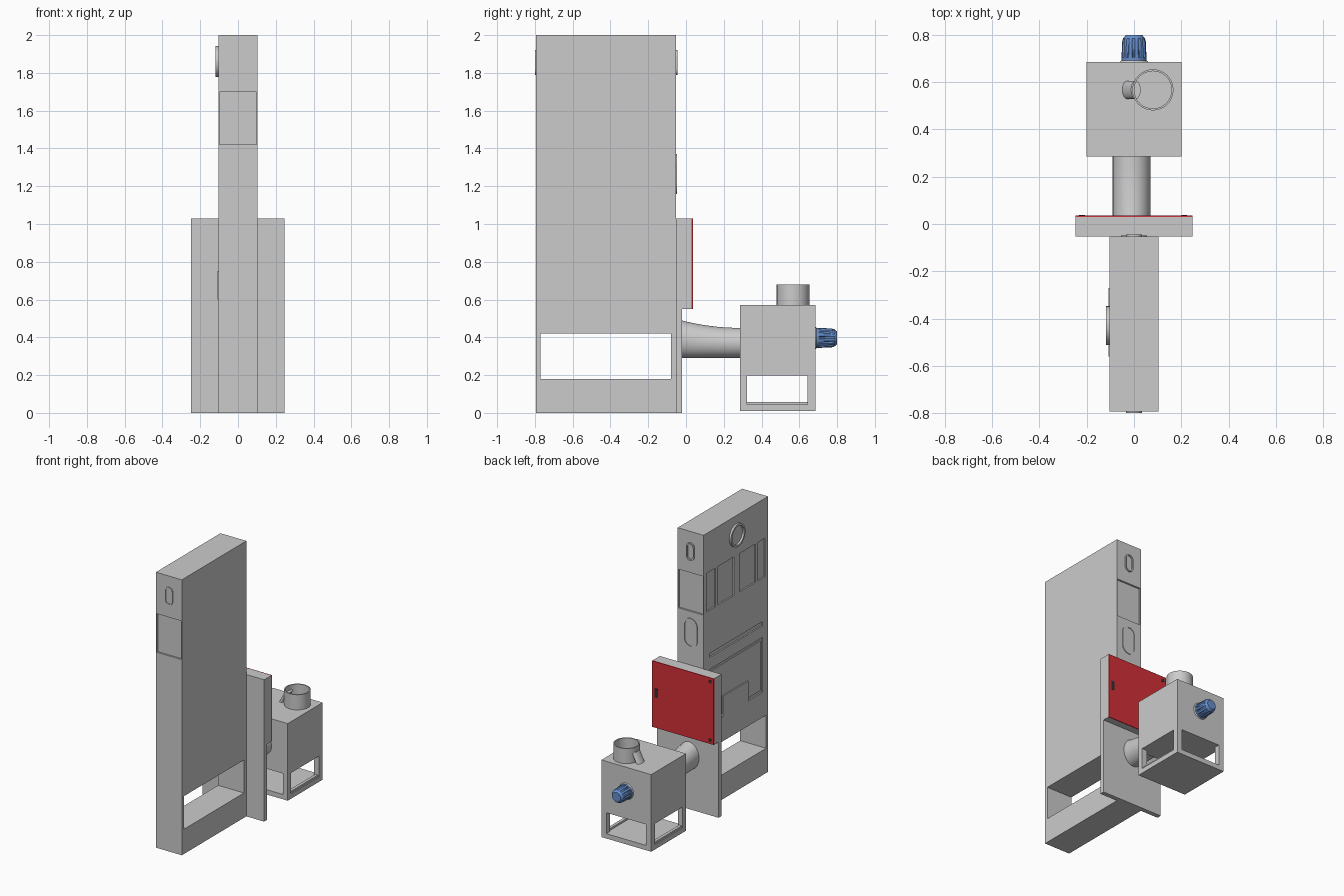
import bpy, bmesh, math
from math import pi, sin, cos

if "Cube" in bpy.data.objects:
    bpy.data.objects.remove(bpy.data.objects["Cube"])


def material(name, rgb):
    m = bpy.data.materials.new(name)
    m.diffuse_color = (*rgb, 1)
    m.use_nodes = True
    m.node_tree.nodes["Principled BSDF"].inputs["Base Color"].default_value = m.diffuse_color
    return m


RED = material("red", (0.65, 0.03, 0.04))
BLUE = material("blue", (0.13, 0.27, 0.6))
DARK = material("dark", (0.03, 0.03, 0.03))


def finish(name, bm, mat=None, smooth=False):
    bmesh.ops.recalc_face_normals(bm, faces=bm.faces)
    me = bpy.data.meshes.new(name)
    bm.to_mesh(me)
    bm.free()
    ob = bpy.data.objects.new(name, me)
    bpy.context.collection.objects.link(ob)
    if mat:
        me.materials.append(mat)
    if smooth:
        bpy.ops.object.select_all(action='DESELECT')
        ob.select_set(True)
        bpy.context.view_layer.objects.active = ob
        bpy.ops.object.shade_smooth_by_angle(angle=math.radians(35))
    return ob


def box(name, x, y, z, mat=None):
    bm = bmesh.new()
    bmesh.ops.create_cube(bm, size=1)
    for v in bm.verts:
        v.co = [a + (c + 0.5) * (b - a) for c, (a, b) in zip(v.co, (x, y, z))]
    return finish(name, bm, mat)


def cut(target, *boxes):
    for b in boxes:
        cutter = box("cutter", *b)
        cutter.hide_render = True
        mod = target.modifiers.new("cut", 'BOOLEAN')
        mod.operation, mod.solver, mod.object = 'DIFFERENCE', 'EXACT', cutter
        bpy.context.view_layer.objects.active = target
        bpy.ops.object.modifier_apply(modifier=mod.name)
        bpy.data.objects.remove(cutter)


def loft(name, rings, mat=None, smooth=True, closed=False):
    """Skin a list of point rings; closed joins last to first, else ends are capped."""
    bm = bmesh.new()
    vs = [[bm.verts.new(p) for p in r] for r in rings]
    n = len(rings[0])
    pairs = list(zip(vs, vs[1:])) + ([(vs[-1], vs[0])] if closed else [])
    for a, b in pairs:
        for i in range(n):
            j = (i + 1) % n
            bm.faces.new((a[i], a[j], b[j], b[i]))
    if not closed:
        bm.faces.new(vs[0])
        bm.faces.new(vs[-1])
    return finish(name, bm, mat, smooth)


def stadium(w, h, z, n=32):
    r, s = w / 2, (h - w) / 2
    pts = []
    for half, sign in ((0, 1), (pi, -1)):
        for i in range(n // 2 + 1):
            a = half + pi * i / (n // 2)
            pts.append((r * cos(a), r * sin(a) + sign * (s + 1e-5), z))
    return pts


def rim(name, w, h, wall, depth, loc, rot):
    rings = [stadium(w, h, 0), stadium(w, h, depth),
             stadium(w - 2 * wall, h - 2 * wall, depth),
             stadium(w - 2 * wall, h - 2 * wall, 0)]
    ob = loft(name, rings, closed=True)
    ob.location, ob.rotation_euler = loc, rot
    return ob


FRONT, BACK, LEFT = (pi / 2, 0, 0), (pi / 2, 0, pi), (pi / 2, 0, -pi / 2)

# tall slab with through window, end screens and recessed left-side panels
slab = box("tall_panel", (-0.104, 0.104), (-0.793, -0.053), (0, 2))
cut(slab,
    ((-0.3, 0.3), (-0.77, -0.08), (0.18, 0.42)),
    ((-0.098, 0.098), (-0.9, -0.78), (1.42, 1.70)),
    ((-0.098, 0.098), (-0.066, 0.1), (1.42, 1.70)),
    ((-0.2, -0.094), (-0.73, -0.12), (1.085, 1.115)),
    ((-0.2, -0.094), (-0.73, -0.12), (0.60, 1.0)),
    *[((-0.2, -0.094), (y0, y1), (1.43, 1.71)) for y0, y1 in
      ((-0.19, -0.085), (-0.40, -0.22), (-0.65, -0.465), (-0.76, -0.68))])
box("side_hatch", (-0.100, -0.09), (-0.71, -0.14), (0.62, 0.98))
box("side_flap", (-0.108, -0.095), (-0.56, -0.27), (0.60, 0.75))

# raised rims
rim("front_slot_rim", 0.066, 0.13, 0.01, 0.008, (0, -0.792, 1.855), FRONT)
rim("back_slot_rim", 0.066, 0.13, 0.01, 0.009, (0, -0.054, 1.855), BACK)
rim("back_large_slot_rim", 0.11, 0.21, 0.01, 0.006, (0, -0.054, 1.265), BACK)
rim("side_round_rim", 0.165, 0.165, 0.014, 0.016, (-0.103, -0.43, 1.86), LEFT)

# back board and cabinet with red door
box("back_board", (-0.248, 0.247), (-0.053, -0.02), (0, 1.03))
box("cabinet", (-0.248, 0.247), (-0.02, 0.029), (0.55, 1.03))
box("cabinet_door", (-0.248, 0.247), (0.029, 0.036), (0.55, 1.03), RED)
box("door_latch", (0.20, 0.225), (0.03, 0.038), (0.77, 0.835), DARK)
for z in (0.565, 0.99):
    box("door_hinge", (-0.232, -0.207), (0.03, 0.038), (z, z + 0.022), DARK)

# flared duct, flat underneath
rings = []
for i in range(9):
    t = i / 8
    top = 0.45 + 0.04 * (1 - t) ** 2
    rings.append([(-0.01 + 0.08 * cos(a), -0.025 + 0.31 * t,
                   (top + 0.29) / 2 + (top - 0.29) / 2 * sin(a))
                  for a in [2 * pi * k / 40 for k in range(40)]])
loft("duct", rings)

# square housing with openings on all four sides
housing = box("housing", (-0.2, 0.2), (0.285, 0.685), (0.01, 0.57))
cut(housing,
    ((-0.3, 0.3), (0.323, 0.643), (0.045, 0.197)),
    ((-0.16, 0.16), (0.2, 0.8), (0.045, 0.197)))
for s in (-1, 1):
    x = sorted((s * 0.192, s * 0.17))
    box("opening_sill", x, (0.323, 0.643), (0.045, 0.058))

# open cup and slanted spout on top
rim("cup", 0.174, 0.174, 0.008, 0.11, (0.08, 0.567, 0.57), (0, 0, 0))
loft("spout", [[(cx + 0.02 * cos(a), 0.567 + 0.038 * sin(a), z)
                for a in [2 * pi * k / 32 for k in range(32)]]
               for cx, z in ((-0.032, 0.565), (0.008, 0.645))])

# fluted knob on a grey collar


def knob_ring(y, r, flute=0.0, n=72):
    pts = []
    for k in range(n):
        q = r - (flute if k % 6 in (0, 1) else 0)
        a = 2 * pi * k / n
        pts.append((q * cos(a), y, 0.397 + q * sin(a)))
    return pts


loft("knob_collar", [knob_ring(0.68, 0.06), knob_ring(0.687, 0.058), knob_ring(0.697, 0.046)])
loft("knob", [knob_ring(0.69, 0.053), knob_ring(0.703, 0.053), knob_ring(0.704, 0.053, 0.006),
              knob_ring(0.772, 0.05, 0.006), knob_ring(0.785, 0.046),
              knob_ring(0.80, 0.034)], BLUE)
